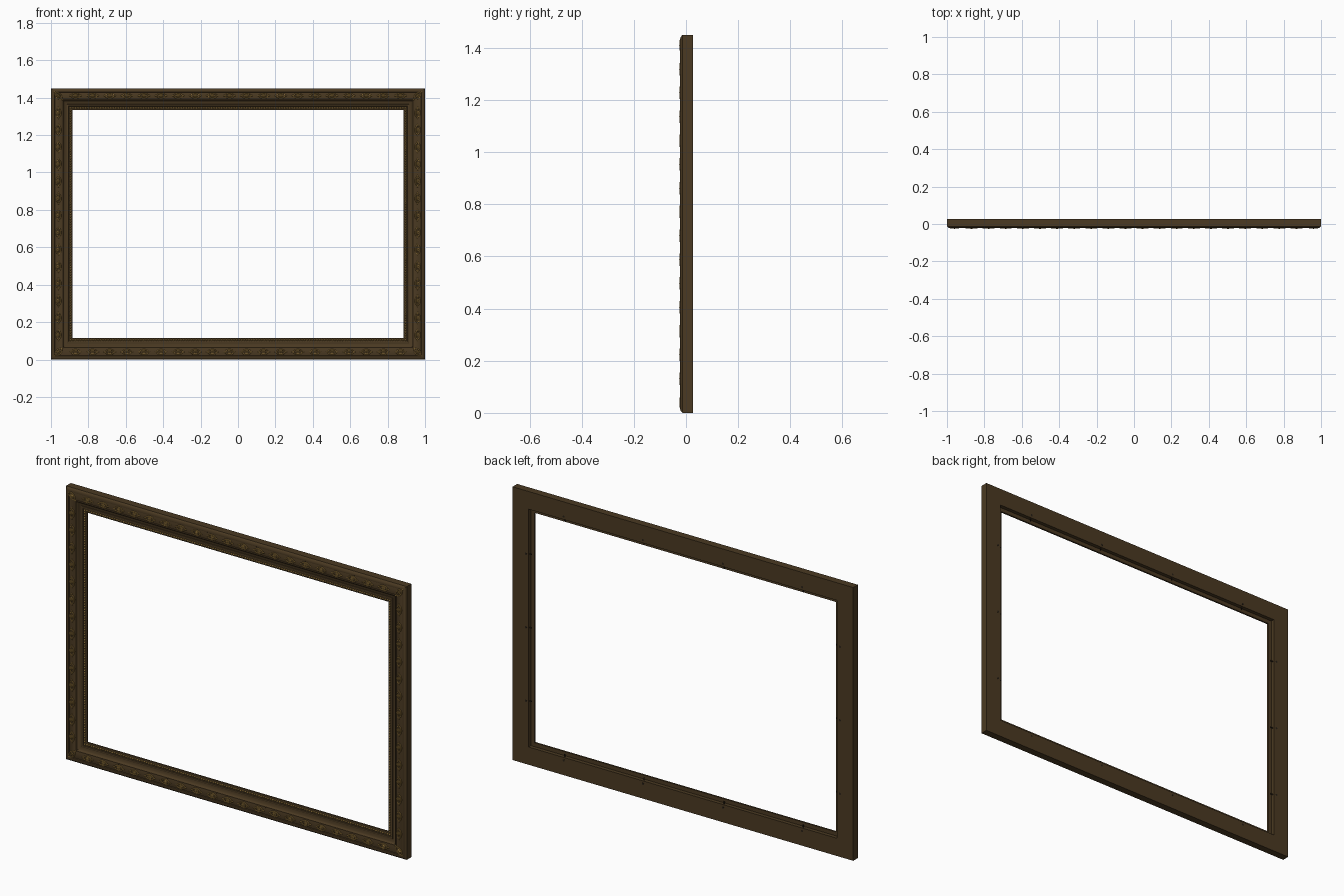
import bpy, bmesh, math
from mathutils import Matrix, Vector

if "Cube" in bpy.data.objects:
    bpy.data.objects.remove(bpy.data.objects["Cube"])

W, H = 1.0, 1.45          # half width, full height


def material(name, rgb):
    m = bpy.data.materials.new(name)
    m.diffuse_color = (*rgb, 1)
    m.use_nodes = True
    m.node_tree.nodes["Principled BSDF"].inputs["Base Color"].default_value = m.diffuse_color
    return m


WOOD = material("dark_wood", (0.07, 0.042, 0.016))
GOLD = material("old_gold", (0.30, 0.18, 0.045))
DARK = material("dark_metal", (0.02, 0.014, 0.008))


def finish(bm, name, mat, angle=35):
    bmesh.ops.recalc_face_normals(bm, faces=bm.faces)
    me = bpy.data.meshes.new(name)
    bm.to_mesh(me)
    bm.free()
    me.materials.append(mat)
    ob = bpy.data.objects.new(name, me)
    bpy.context.collection.objects.link(ob)
    bpy.ops.object.select_all(action='DESELECT')
    ob.select_set(True)
    bpy.context.view_layer.objects.active = ob
    bpy.ops.object.shade_smooth_by_angle(angle=math.radians(angle))
    return ob


def ellipsoid(bm, loc, size, rot=0, seg=10, rings=6):
    m = (Matrix.Translation(loc) @ Matrix.Rotation(rot, 4, 'Y')
         @ Matrix.Diagonal((*size, 1)))
    bmesh.ops.create_uvsphere(bm, u_segments=seg, v_segments=rings, radius=1, matrix=m)


def rail_points(inset, spacing, corners=True):
    """Evenly spaced (x, z, angle) around a rectangle inset from the edge."""
    x, z0, z1 = W - inset, inset, H - inset
    pts = []
    nx = round(2 * x / spacing)
    nz = round((z1 - z0) / spacing)
    for i in range(1, nx):
        px = -x + 2 * x * i / nx
        pts += [(px, z0, 0), (px, z1, 0)]
    for i in range(1, nz):
        pz = z0 + (z1 - z0) * i / nz
        pts += [(-x, pz, math.pi / 2), (x, pz, math.pi / 2)]
    if corners:
        q = math.pi / 4
        pts += [(-x, z0, -q), (x, z1, -q), (-x, z1, q), (x, z0, q)]
    return pts


# moulding: (inset from outer edge, y) profile swept round four mitred corners
profile = [(0, .026), (0, -.013), (.004, -.017), (.010, -.0215), (.016, -.0225),
           (.020, -.0215), (.022, -.018), (.030, -.0205), (.040, -.0215),
           (.050, -.0205), (.058, -.018), (.060, -.0215), (.064, -.021),
           (.067, -.0145), (.072, -.010), (.079, -.007), (.085, -.006),
           (.086, -.009), (.090, -.0105), (.095, -.009), (.097, -.005),
           (.112, -.005), (.115, -.003), (.115, .006), (.094, .006), (.094, .026)]
bm = bmesh.new()
loops = [[bm.verts.new((sx * (W - w), y, w if b else H - w))
          for sx, b in ((-1, 1), (1, 1), (1, 0), (-1, 0))] for w, y in profile]
for a, b in zip(loops, loops[1:] + loops[:1]):
    for i in range(4):
        j = (i + 1) % 4
        bm.faces.new((a[i], a[j], b[j], b[i]))
finish(bm, "frame_moulding", WOOD)

# carved ornaments: oval ring, ribbed centre boss and pointed tips
bm = bmesh.new()
y0, N, M = -.0205, 20, 6
ring = []
for i in range(N):
    t = 2 * math.pi * i / N
    c = Vector((.0225 * math.cos(t), y0, .0130 * math.sin(t)))
    d = Vector((math.cos(t), 0, math.sin(t)))
    ring.append([bm.verts.new(c + d * .0028 * math.cos(s) + Vector((0, .0042 * math.sin(s), 0)))
                 for s in (2 * math.pi * k / M for k in range(M))])
for i in range(N):
    a, b = ring[i], ring[(i + 1) % N]
    for k in range(M):
        bm.faces.new((a[k], b[k], b[(k + 1) % M], a[(k + 1) % M]))
ellipsoid(bm, (0, y0, 0), (.013, .0055, .0040))
for s in (-1, 1):
    ellipsoid(bm, (0, y0, s * .0062), (.011, .0042, .0024), 0, 8, 5)
    ellipsoid(bm, (s * .0275, y0, 0), (.0065, .0035, .0038), 0, 8, 5)
first = finish(bm, "carved_ornament", GOLD, 50)
for i, (x, z, a) in enumerate(rail_points(.040, .0925)):
    ob = first if i == 0 else first.copy()
    if i:
        bpy.context.collection.objects.link(ob)
    ob.location = (x, 0, z)
    ob.rotation_euler = (0, a, 0)

# row of small beads along the inner lip
bm = bmesh.new()
for x, z, a in rail_points(.1045, .0135):
    ellipsoid(bm, (x, -.0055, z), (.0058, .0042, .0046), a, 8, 5)
finish(bm, "inner_bead_row", GOLD, 50)

# retaining pins in the rabbet and their screw heads on the back
pins, screws = bmesh.new(), bmesh.new()
spots = [(x, z, 0, s) for x in (-.70, -.235, .235, .70) for z, s in ((0, 1), (H, -1))]
spots += [(sx * W, H / 2 + dz, -sx, 0) for dz in (-.39, 0, .39) for sx in (-1, 1)]
for x, z, dx, dz in spots:
    p = Vector((x + dx * .096, .016, z + dz * .096))
    size = (.022, .002, .006) if dx else (.006, .002, .022)
    bmesh.ops.create_cube(pins, size=1, matrix=Matrix.Translation(p) @ Matrix.Diagonal((*size, 1)))
    q = Vector((x + dx * .078, .0258, z + dz * .078))
    bmesh.ops.create_cone(screws, cap_ends=True, segments=10, radius1=.006, radius2=.006, depth=.0014,
                          matrix=Matrix.Translation(q) @ Matrix.Rotation(math.pi / 2, 4, 'X'))
finish(pins, "retaining_pins", DARK)
finish(screws, "back_screw_heads", DARK)
